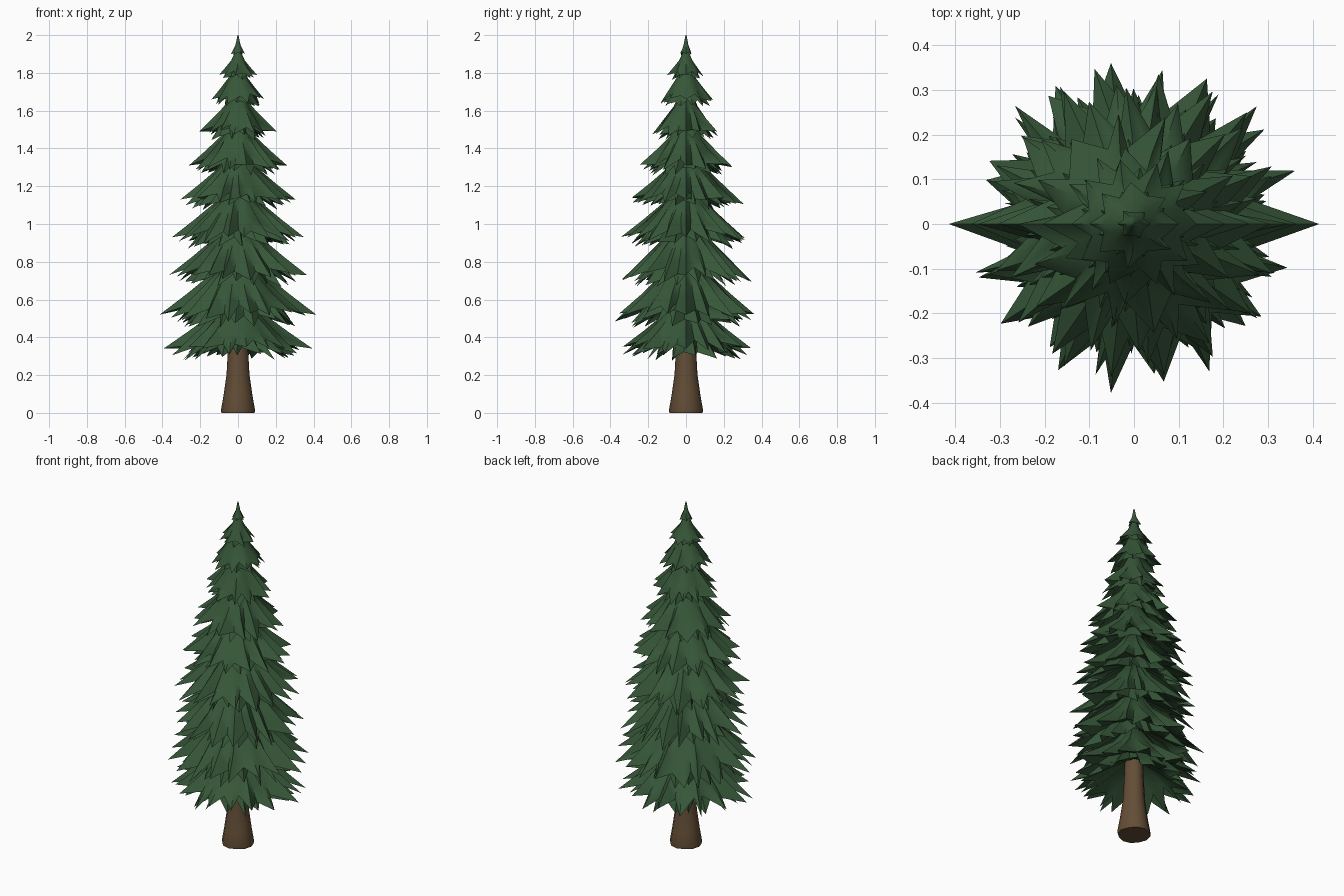
import bpy
import bmesh
import math
import random

random.seed(11)
old = bpy.data.objects.get("Cube")
if old:
    bpy.data.objects.remove(old, do_unlink=True)


def material(name, rgb):
    mat = bpy.data.materials.new(name)
    mat.use_nodes = True
    colour = (*rgb, 1)
    mat.diffuse_color = colour
    bsdf = mat.node_tree.nodes["Principled BSDF"]
    bsdf.inputs["Base Color"].default_value = colour
    bsdf.inputs["Roughness"].default_value = 0.9
    return mat


green = material("needle green", (0.037, 0.094, 0.04))
brown = material("bark brown", (0.125, 0.075, 0.037))


def add_rings(bm, rings):
    """Bridge a stack of equal rings, listed top to bottom, and cap both ends."""
    loops = [[bm.verts.new(p) for p in ring] for ring in rings]
    n = len(loops[0])
    for a, b in zip(loops, loops[1:]):
        for i in range(n):
            j = (i + 1) % n
            bm.faces.new((a[i], b[i], b[j], a[j]))
    bm.faces.new(loops[0])
    bm.faces.new(loops[-1][::-1])


def finish(bm, name, mat, angle):
    bmesh.ops.recalc_face_normals(bm, faces=bm.faces)
    mesh = bpy.data.meshes.new(name)
    bm.to_mesh(mesh)
    bm.free()
    mesh.materials.append(mat)
    obj = bpy.data.objects.new(name, mesh)
    bpy.context.collection.objects.link(obj)
    bpy.ops.object.select_all(action="DESELECT")
    obj.select_set(True)
    bpy.context.view_layer.objects.active = obj
    bpy.ops.object.shade_smooth_by_angle(angle=math.radians(angle))


# (radius, height) of the branch ridges and of the valleys between them,
# as shares of the tier's radius and drop, top to bottom, then the underside
RIDGE = [(0.07, None), (0.36, 0.95), (0.66, 0.49), (1.0, 0.0), (0.58, 0.34), (0.1, 0.72)]
VALLEY = [(0.07, None), (0.35, 0.91), (0.56, 0.47), (0.70, 0.20), (0.52, 0.32), (0.1, 0.72)]


def add_skirt(bm, teeth, z, rx, ry, drop, top, turn):
    """One ragged skirt of branches with a tooth for every branch."""
    rings = [[] for _ in RIDGE]
    step = math.tau / teeth
    for k in range(teeth * 2):
        is_tip = k % 2 == 0
        angle = (k / 2 + turn) * step
        on_axis = is_tip and abs(math.sin(angle)) < 0.01
        radius = rx if on_axis else ry * random.uniform(0.93, 1.04)
        swing = 0 if on_axis else random.uniform(-0.25, 0.25) * step
        sag = 0 if on_axis else random.uniform(-0.2, 0.06) * drop
        for row, (r, h) in enumerate(RIDGE if is_tip else VALLEY):
            loose = {2: 0.4, 3: 1}.get(row, 0)
            a = angle + swing * loose
            height = top if h is None else z + h * drop + sag * loose
            rings[row].append((r * radius * math.cos(a), r * radius * math.sin(a), height))
    add_rings(bm, rings)


# Branch tiers: tip height, reach in x, reach in y, drop, top height, teeth
TIERS = [
    (0.34, 0.395, 0.355, 0.19, 0.66, 18),
    (0.52, 0.415, 0.370, 0.22, 0.88, 18),
    (0.73, 0.365, 0.345, 0.20, 1.06, 18),
    (0.93, 0.350, 0.335, 0.19, 1.24, 18),
    (1.13, 0.305, 0.295, 0.17, 1.42, 16),
    (1.31, 0.260, 0.245, 0.16, 1.59, 14),
    (1.49, 0.205, 0.180, 0.14, 1.74, 12),
    (1.66, 0.140, 0.150, 0.12, 1.86, 10),
    (1.79, 0.100, 0.098, 0.08, 1.93, 8),
]
for i, (z, rx, ry, drop, top, teeth) in enumerate(TIERS):
    bm = bmesh.new()
    add_skirt(bm, teeth, z, rx, ry, drop, top, 0)
    # shorter under-layer, turned half a tooth and hanging lower
    add_skirt(bm, teeth, z - 0.14 * drop, 0.8 * rx, 0.82 * ry, drop, top - 0.06, 0.5)
    finish(bm, f"branch_tier_{i + 1}", green, 60)

# Pointed crown
bm = bmesh.new()
add_skirt(bm, 6, 1.9, 0.037, 0.037, 0.05, 2.0, 0)
finish(bm, "crown_tip", green, 60)

# Trunk with a flared, slightly fluted foot
bm = bmesh.new()
profile = [(0.01, 1.9), (0.046, 0.6), (0.052, 0.36), (0.061, 0.2), (0.077, 0.09), (0.09, 0.015), (0.088, 0)]
rings = []
for r, z in profile:
    ring = []
    for k in range(12):
        a = math.tau * k / 12
        s = r * (0.95 if k % 3 == 1 else 1)
        ring.append((s * math.cos(a), s * math.sin(a), z))
    rings.append(ring)
add_rings(bm, rings)
finish(bm, "trunk", brown, 40)
